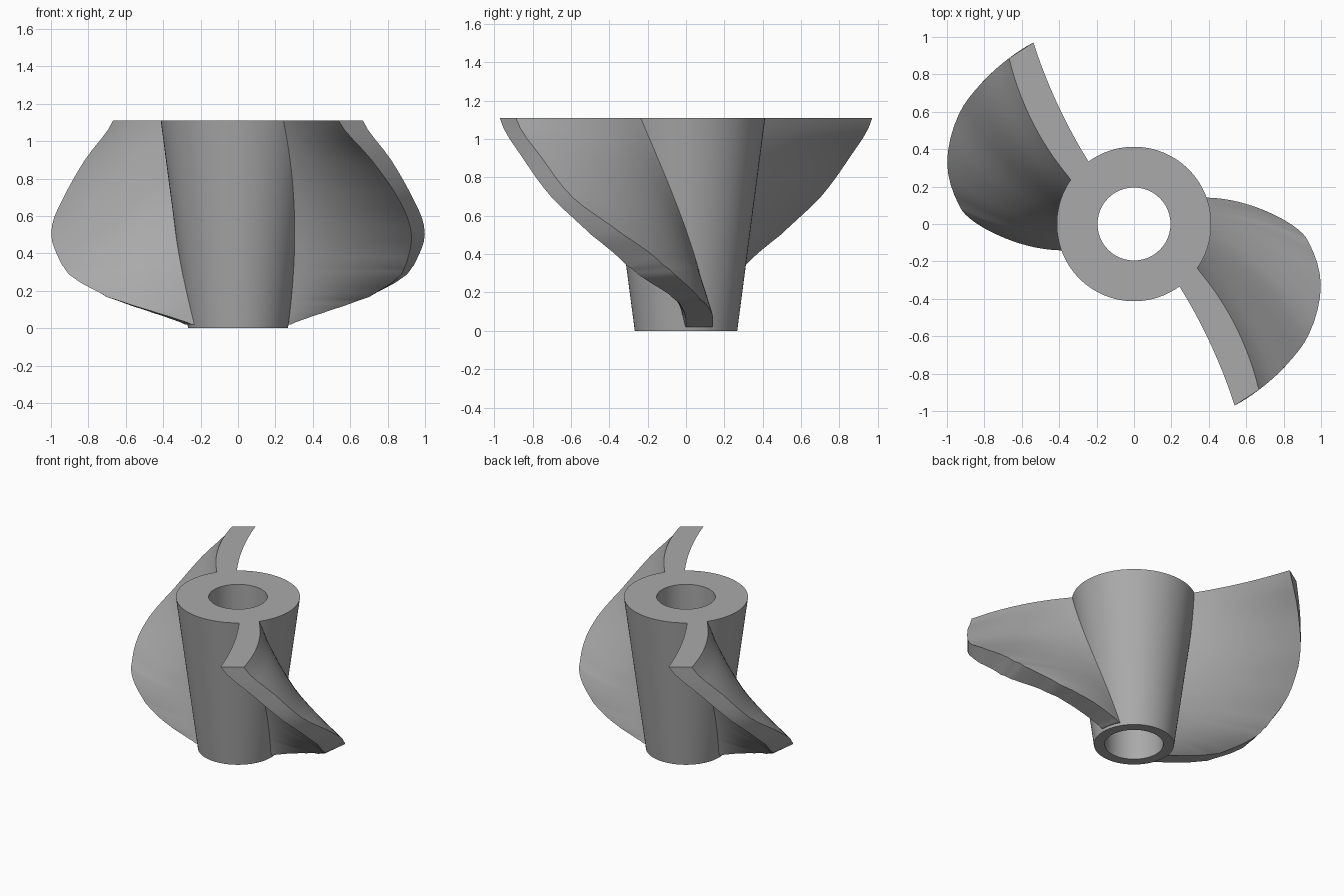
import bpy, bmesh, math
from math import radians, cos, sin

if "Cube" in bpy.data.objects:
    bpy.data.objects.remove(bpy.data.objects["Cube"])

HEIGHT, HUB_LOW, HUB_TOP, BORE = 1.11, 0.267, 0.413, 0.195

metal = bpy.data.materials.new("plain grey")
metal.use_nodes = True
GREY = (0.4, 0.4, 0.4, 1)
metal.diffuse_color = GREY
metal.node_tree.nodes["Principled BSDF"].inputs["Base Color"].default_value = GREY


def make_object(name, bm):
    bmesh.ops.recalc_face_normals(bm, faces=bm.faces)
    mesh = bpy.data.meshes.new(name)
    bm.to_mesh(mesh)
    bm.free()
    mesh.materials.append(metal)
    ob = bpy.data.objects.new(name, mesh)
    bpy.context.collection.objects.link(ob)
    bpy.ops.object.select_all(action='DESELECT')
    ob.select_set(True)
    bpy.context.view_layer.objects.active = ob
    bpy.ops.object.shade_smooth_by_angle(angle=radians(30))
    return ob


def bridge(bm, rings):
    """Join closed rings of vertices with quads."""
    for a, b in zip(rings, rings[1:]):
        for i in range(len(a)):
            j = (i + 1) % len(a)
            bm.faces.new((a[i], a[j], b[j], b[i]))


# Tapered hub with a straight bore
bm = bmesh.new()
SIDES = 96
profile = [(BORE, 0), (HUB_LOW, 0), (HUB_TOP, HEIGHT), (BORE, HEIGHT)]
rings = [[bm.verts.new((r * cos(math.tau * i / SIDES), r * sin(math.tau * i / SIDES), z))
          for i in range(SIDES)] for r, z in profile]
bridge(bm, rings + rings[:1])
make_object("hub", bm)

# Blade outline: height, tip radius, tip angle of the lower and upper faces
OUTLINE = [
    (0.02, 0.285, 0, 29), (0.05, 0.36, 0, 23), (0.08, 0.45, -0.5, 18),
    (0.12, 0.57, -2, 12), (0.165, 0.7, -5, 6), (0.27, 0.88, -14, -2),
    (0.34, 0.95, -19, -7), (0.5, 1.05, -28, -18), (0.69, 1.105, -39, -32),
    (0.9, 1.11, -50, -42.5), (HEIGHT, 1.11, -61, -53),
]


def smooth_rows(rows, steps):
    """Catmull-Rom interpolation between table rows."""
    out = []
    for k in range(len(rows) - 1):
        a, b, c, d = (rows[min(max(k + o, 0), len(rows) - 1)] for o in (-1, 0, 1, 2))
        for s in range(steps):
            t = s / steps
            row = []
            for p, q, r, w in zip(a, b, c, d):
                row.append(q + t * (r - p) / 2 + t * t * (p - 2.5 * q + 2 * r - w / 2)
                           + t ** 3 * (1.5 * (q - r) + (w - p) / 2))
            row[0] = b[0] + t * (c[0] - b[0])
            out.append(row)
    return out + [rows[-1]]


def blade(name, turn):
    bm = bmesh.new()
    N = 14
    rings = []
    for z, tip, low_tip, up_tip in smooth_rows(OUTLINE, 4):
        root = HUB_LOW + (HUB_TOP - HUB_LOW) * z / HEIGHT - 0.01
        low_root, up_root = -48.5 * z, 32 - 60 * z
        ring = []
        for first, last, power, order in (
                (low_root, low_tip, 1, range(N + 1)),
                (up_root, up_tip, 0.85, range(N, -1, -1))):
            for i in order:
                t = i / N
                r = root + (tip - root) * t
                a = radians(first + (last - first) * t ** power + turn)
                ring.append(bm.verts.new((r * cos(a), r * sin(a), z)))
        rings.append(ring)
    bridge(bm, rings)
    # End caps as strips between the lower and upper faces
    for ring in (rings[0], rings[-1]):
        for i in range(N):
            bm.faces.new((ring[i], ring[i + 1], ring[-2 - i], ring[-1 - i]))
    make_object(name, bm)


blade("left_blade", 0)
blade("right_blade", 180)
